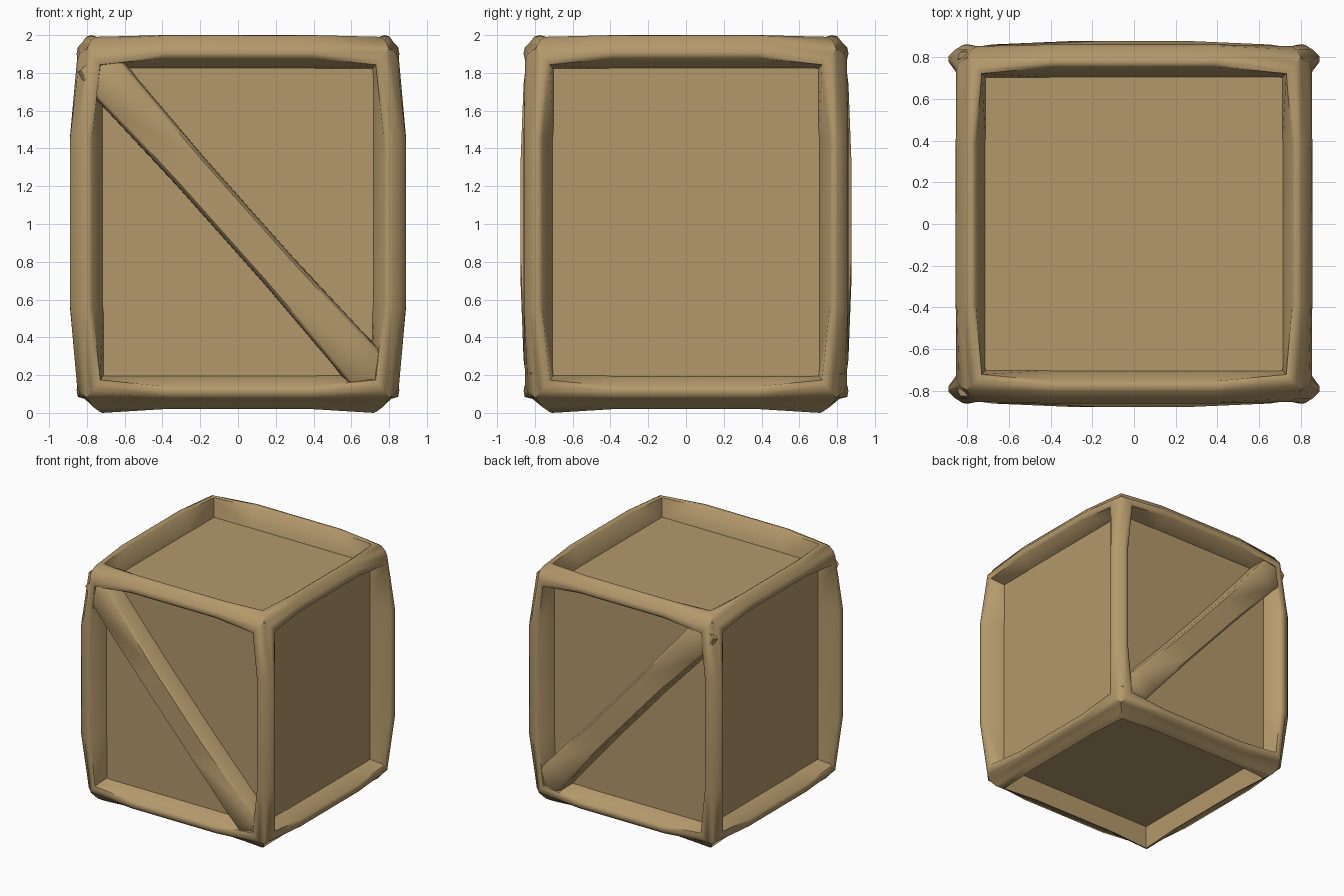
import bpy, bmesh
from mathutils import Vector

if "Cube" in bpy.data.objects:
    bpy.data.objects.remove(bpy.data.objects["Cube"])

wood = bpy.data.materials.new("tan wood")
wood.diffuse_color = (0.455, 0.318, 0.148, 1)
wood.use_nodes = True
wood.node_tree.nodes["Principled BSDF"].inputs["Base Color"].default_value = wood.diffuse_color


def finish(bm, name):
    bmesh.ops.remove_doubles(bm, verts=bm.verts, dist=0.0005)
    bmesh.ops.recalc_face_normals(bm, faces=bm.faces)
    me = bpy.data.meshes.new(name)
    bm.to_mesh(me)
    bm.free()
    me.materials.append(wood)
    ob = bpy.data.objects.new(name, me)
    bpy.context.collection.objects.link(ob)
    bpy.ops.object.select_all(action='DESELECT')
    ob.select_set(True)
    bpy.context.view_layer.objects.active = ob
    bpy.ops.object.shade_smooth_by_angle(angle=0.87)
    return ob


def skin(bm, rings, cap=False):
    rows = [[bm.verts.new(p) for p in ring] for ring in rings]
    for r0, r1 in zip(rows, rows[1:]):
        for i in range(len(r0)):
            j = (i + 1) % len(r0)
            bm.faces.new((r0[i], r0[j], r1[j], r1[i]))
    if cap:
        bm.faces.new(rows[0])
        bm.faces.new(rows[-1])


# Frame coordinates: d = 0 at the inner box, d = 1 at the outer surface
def place(axis, sign, d):
    if axis == 2:
        return 1.82 + 0.18 * d if sign > 0 else 0.20 - 0.20 * d
    inner, thick = ((0.71, 0.15), (0.70, 0.16))[axis]
    return sign * (inner + thick * d)


# Beam cross-section: wall, rim, rounded outer corner, rim, wall
def profile(mid, upright, bottom_a, bottom_b):
    if not mid:
        half, corner = [(0.92, 0.13), (0.95, 0.27), (0.85, 0.46)], 0.6
    elif upright:
        half, corner = [(0.93, 0.38), (1.0, 0.5), (0.99, 0.65)], 0.84
    else:
        half, corner = [(0.93, 0.33), (1.0, 0.46), (0.96, 0.64)], 0.79
    under = [(1.0, 0.06), (0.97, 0.15), (0.85, 0.37)]
    if mid and (bottom_a or bottom_b):
        corner = 0.7
    first = under if bottom_a else half
    last = under if bottom_b else half
    return [(0, 0)] + first + [(corner, corner)] + [(b, a) for a, b in reversed(last)]


# Swelling of the beams at mid length
def swell(axis, sign, along, d):
    if along == 2 and axis == 0:
        return d * (1 + 0.2 * d)
    if axis == 0:
        return d * 0.96
    if axis == 2 and sign < 0:
        return d * 0.9
    return d


# Panelled core
bm = bmesh.new()
X, Y = 0.726, 0.715
skin(bm, [[(x, y, z) for x, y in ((-X, -Y), (X, -Y), (X, Y), (-X, Y))]
          for z in (0.185, 1.834)], cap=True)
finish(bm, "crate_panels")

# Rounded frame: twelve beams mitred together at the corners
bm = bmesh.new()
for k in range(3):
    a, b = (k + 1) % 3, (k + 2) % 3
    for sa in (-1, 1):
        for sb in (-1, 1):
            rings = []
            for end, t in ((-1, None), (0, -0.55), (0, 0.55), (1, None)):
                ring = []
                for da, db in profile(t, k == 2, a == 2 and sa < 0, b == 2 and sb < 0):
                    p = Vector((0, 0, 0))
                    if t:
                        p[a] = place(a, sa, swell(a, sa, k, da))
                        p[b] = place(b, sb, swell(b, sb, k, db))
                        lo, hi = place(k, -1, 0), place(k, 1, 0)
                        p[k] = (lo + hi) / 2 + t * (hi - lo) / 2
                    else:
                        p[a], p[b] = place(a, sa, da), place(b, sb, db)
                        p[k] = place(k, end, min(da, db))
                    ring.append(p)
                rings.append(ring)
            skin(bm, rings)
finish(bm, "crate_frame")

# Diagonal braces on the front and back, running flush into the corners
start, stop = Vector((-0.775, 0, 1.867)), Vector((0.745, 0, 0.158))
side = (stop - start).cross(Vector((0, 1, 0))).normalized()
for s, name in ((-1, "front_brace"), (1, "back_brace")):
    bm = bmesh.new()
    rings = []
    for t, w, y, base in ((0, .09, .825, .79), (.045, .118, .845, .75),
                          (.11, .112, .86, .69), (.35, .1, .876, .68),
                          (.65, .1, .876, .68), (.89, .112, .86, .69),
                          (.955, .118, .845, .75), (1, .09, .825, .79)):
        c = start.lerp(stop, t)
        rings.append([c + side * (w * u) + Vector((0, s * v, 0)) for u, v in
                      ((-1.05, base), (-1, y - .02), (-.85, y),
                       (.85, y), (1, y - .02), (1.05, base))])
    skin(bm, rings, cap=True)
    finish(bm, name)
